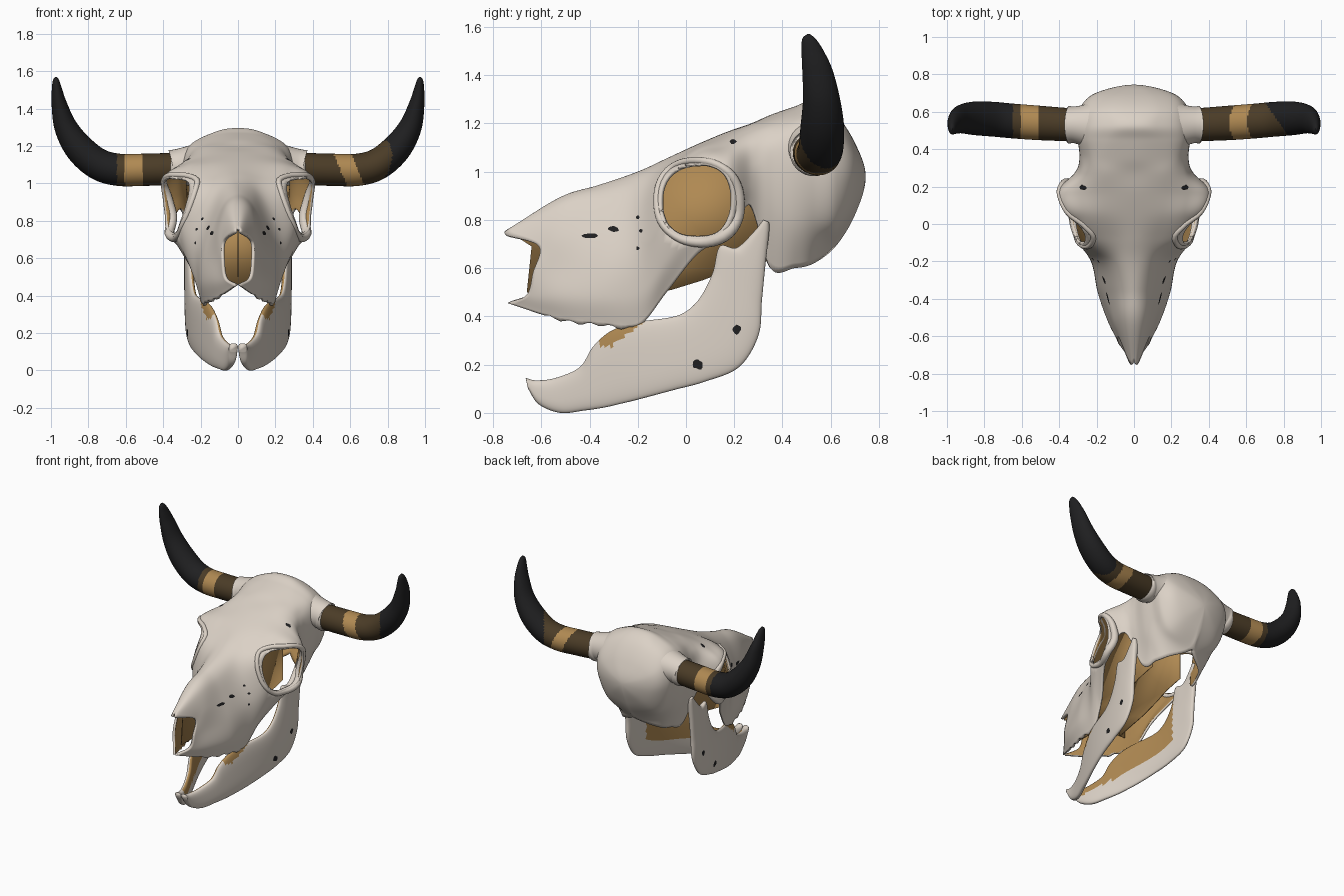
import bpy, bmesh, math, random
from mathutils import Vector
from mathutils.bvhtree import BVHTree

if "Cube" in bpy.data.objects:
    bpy.data.objects.remove(bpy.data.objects["Cube"])

random.seed(4)


def material(name, rgb):
    m = bpy.data.materials.new(name)
    m.diffuse_color = (*rgb, 1)
    m.use_nodes = True
    m.node_tree.nodes["Principled BSDF"].inputs["Base Color"].default_value = m.diffuse_color
    return m


BONE = material("bone", (0.71, 0.64, 0.565))
TAN = material("tan_inside", (0.43, 0.25, 0.085))
BROWN = material("horn_brown", (0.07, 0.045, 0.02))
BLACK = material("horn_black", (0.014, 0.014, 0.015))


# ---------- helpers ----------
def spline(pts, n, before=None, after=None):
    """Catmull-Rom curve through pts, n steps per span."""
    before = 2 * pts[0] - pts[1] if before is None else before
    after = 2 * pts[-1] - pts[-2] if after is None else after
    p = [before] + list(pts) + [after]
    out = []
    for i in range(1, len(p) - 2):
        a, b, c, d = p[i - 1:i + 3]
        for k in range(n):
            t = k / n
            out.append(0.5 * (2 * b + (c - a) * t + (2 * a - 5 * b + 4 * c - d) * t * t
                              + (3 * b - a - 3 * c + d) * t ** 3))
    return out + [pts[-1].copy()]


def skin(rows, tube=True):
    """Quads over rows of points; a tube is wrapped and capped."""
    bm = bmesh.new()
    vs = [[bm.verts.new(p) for p in r] for r in rows]
    m = len(rows[0])
    for a, b in zip(vs, vs[1:]):
        for j in range(m if tube else m - 1):
            k = (j + 1) % m
            bm.faces.new((a[j], a[k], b[k], b[j]))
    if tube:
        bm.faces.new(vs[0])
        bm.faces.new(vs[-1])
        bmesh.ops.recalc_face_normals(bm, faces=bm.faces)
    return bm


def make(name, bm, mats, mirror=False):
    me = bpy.data.meshes.new(name)
    bm.to_mesh(me)
    bm.free()
    for m in mats:
        me.materials.append(m)
    me.shade_smooth()
    ob = bpy.data.objects.new(name, me)
    bpy.context.collection.objects.link(ob)
    if mirror:
        ob.modifiers.new("mirror", 'MIRROR').use_clip = True
    return ob


def plate(name, pts, mat, mirror):
    bm = bmesh.new()
    bm.faces.new([bm.verts.new(p) for p in pts])
    s = make(name, bm, [mat], mirror).modifiers.new("thick", 'SOLIDIFY')
    s.thickness, s.offset = 0.008, 0


# ---------- skull shell: half sections from midline to lower edge ----------
# y, top z, then (x, z) pairs
FACE = [
    (-.74, .76, .024, .738, .08, .69, .085, .58, .068, .49, .01, .455),
    (-.52, .895, .06, .86, .105, .74, .125, .60, .14, .48, .115, .385),
    (-.36, .945, .075, .90, .135, .77, .18, .62, .195, .48, .17, .365),
    (-.20, 1.0, .09, .965, .17, .85, .225, .68, .225, .50, .195, .36),
    (-.08, 1.055, .12, 1.03, .265, .975, .315, .83, .29, .64, .23, .50),
    (.05, 1.115, .15, 1.105, .27, 1.085, .37, 1.02, .38, .83, .32, .66),
    (.17, 1.165, .17, 1.15, .29, 1.11, .395, 1.03, .415, .87, .37, .73),
]
CRANIUM = [
    (.27, 1.20, .17, 1.19, .27, 1.13, .31, 1.03, .32, .94, .31, .86),
    (.35, 1.235, .18, 1.21, .26, 1.15, .29, 1.05, .28, .85, .22, .60),
    (.45, 1.27, .15, 1.25, .27, 1.18, .30, 1.03, .27, .80, .19, .60),
    (.53, 1.295, .12, 1.275, .265, 1.19, .295, 1.02, .25, .80, .14, .62),
    (.62, 1.24, .14, 1.22, .26, 1.14, .285, .98, .20, .78, 0, .69),
    (.70, 1.12, .10, 1.11, .19, 1.06, .20, .97, .13, .87, 0, .82),
    (.745, .98, 0, .98, 0, .98, 0, .98, 0, .98, 0, .98),
]
stations = []
for s in FACE + CRANIUM:
    xz = [(0, s[1])] + list(zip(s[2::2], s[3::2]))
    stations.append([Vector((x, s[0], z)) for x, z in xz])
# nose notch: long nasal tip above, premaxilla tip below
for p, y in zip(stations[0], (-.74, -.745, -.61, -.635, -.66, -.74)):
    p.y = y
cols = []
for j in range(6):
    c = [s[j] for s in stations]
    ghost = Vector((-c[-2].x, c[-2].y, 1.96 - c[-2].z))
    cols.append(spline(c, 9, after=ghost))
rows = []
for r in zip(*cols):
    r = list(r)
    row = spline(r, 9, before=Vector((-r[1].x, r[1].y, r[1].z)))
    if -.58 < row[-1].y < -.16:      # ragged tooth line
        row[-1].z += .006 * math.sin(row[-1].y * 75)
    for p in row:
        p.x = max(p.x, 0)
    rows.append(row)
bm = skin(rows, tube=False)
bmesh.ops.remove_doubles(bm, verts=bm.verts, dist=1e-4)
flat = [f for f in bm.faces if all(v.co.x < 1e-5 for v in f.verts)]
bmesh.ops.delete(bm, geom=flat, context='FACES')
skull_tree = BVHTree.FromBMesh(bm)

# eye opening
EY, EZ, ER, EP = .045, .88, .152, 2.3


def eye_r(co):
    return (abs((co.y - EY) / ER) ** EP + abs((co.z - EZ) / ER) ** EP) ** (1 / EP)


inside = {v for v in bm.verts if eye_r(v.co) < 1}
edge = {w for v in inside for f in v.link_faces for w in f.verts} - inside
bmesh.ops.delete(bm, geom=list(inside), context='VERTS')


def side_x(tree, y, z, default=None):
    hit = tree.ray_cast(Vector((2, y, z)), Vector((-1, 0, 0)))[0]
    return default if hit is None else hit.x


for v in edge:
    k = 1 / eye_r(v.co)
    y, z = EY + (v.co.y - EY) * k, EZ + (v.co.z - EZ) * k
    v.co = (side_x(skull_tree, y, z, v.co.x), y, z)
bmesh.ops.dissolve_degenerate(bm, dist=1e-4, edges=bm.edges)
skull = make("skull_shell", bm, [BONE, TAN], mirror=True)
sol = skull.modifiers.new("thick", 'SOLIDIFY')
sol.thickness, sol.offset, sol.material_offset = .016, -1, 1

# ---------- eye socket rims ----------
for side in (1, -1):
    cu = bpy.data.curves.new("eye_rim", 'CURVE')
    cu.dimensions, cu.bevel_depth, cu.bevel_resolution = '3D', .015, 4
    sp = cu.splines.new('POLY')
    sp.points.add(47)
    sp.use_cyclic_u = True
    for i, p in enumerate(sp.points):
        a = i * math.tau / 48
        d = Vector((0, EY + math.cos(a) * ER, EZ + math.sin(a) * ER))
        fat = 1 + .8 * max(0, math.cos(a + .6))
        k = (1.0 + .09 * fat) * ER / eye_r(d)
        y, z = EY + math.cos(a) * k, EZ + math.sin(a) * k
        p.co = (side * (side_x(skull_tree, y, z, .385) - .008), y, z, 1)
        p.radius = fat
    cu.materials.append(BONE)
    bpy.context.collection.objects.link(bpy.data.objects.new("eye_rim", cu))

# ---------- inner walls, nose septum and nose back ----------
WALL = [(-.3, .46), (-.06, .51), (.07, .55), (.2, .6), (.34, .63), (.34, 1.1),
        (.05, 1.06), (-.13, .96), (-.25, .79), (-.3, .6)]
SEPTUM = [(-.71, .735), (-.64, .69), (-.66, .5), (-.3, .5), (-.2, .9), (-.5, .87)]
plate("inner_wall", [(.125, y, z) for y, z in WALL], TAN, True)
plate("nose_septum", [(0, y, z) for y, z in SEPTUM], TAN, False)
plate("nose_back", [(x, -.3, z) for x, z in ((0, .46), (.17, .46), (.17, .7), (.1, .85),
                                             (0, .88))], TAN, True)


# ---------- horns ----------
def sweep(path, side, n=36):
    """Tube along (x, y, z, radius, y radius) points."""
    pts = spline([Vector(p) for p in path], 16)
    out = []
    for i, p in enumerate(pts):
        t = pts[min(i + 1, len(pts) - 1)] - pts[max(i - 1, 0)]
        nrm = Vector((-t[2], 0, t[0])).normalized()
        ring = []
        for k in range(n):
            a = k * math.tau / n
            q = Vector(p[:3]) + nrm * p[3] * math.cos(a)
            q.y += p[4] * math.sin(a)
            q.x *= side
            ring.append(q)
        out.append(ring)
    return skin(out)


BASE = [(.19, .52, 1.095, .13, .15), (.26, .525, 1.093, .108, .115),
        (.32, .53, 1.087, .097, .098), (.348, .53, 1.08, .1, .1), (.36, .53, 1.08, .087, .09)]
HORN = [(.33, .53, 1.078, .086, .088), (.5, .54, 1.073, .086, .092), (.64, .55, 1.073, .086, .093),
        (.75, .56, 1.105, .084, .093), (.85, .565, 1.19, .078, .09), (.92, .562, 1.3, .062, .077),
        (.955, .545, 1.42, .042, .063), (.968, .525, 1.5, .028, .046),
        (.973, .51, 1.55, .017, .028), (.974, .508, 1.57, .004, .006)]
for side in (1, -1):
    make("horn_base", sweep(BASE, side), [BONE])
    bm = sweep(HORN, side)
    for f in bm.faces:
        c = f.calc_center_median()
        x = abs(c.x)
        slant = (1.16 - c.z) * .42 if side > 0 else 0
        tip = .70 + (.65 - c.y) * .7 if side > 0 else .648
        if x > tip:
            f.material_index = 2
        elif .51 < x - slant < .605:
            f.material_index = 1
    make("horn", bm, [BROWN, TAN, BLACK])

# ---------- lower jaw: lower edge y, z and upper edge y, z ----------
JAW = [(-.655, .10, -.665, .145), (-.61, .035, -.62, .135), (-.52, 0, -.54, .145),
       (-.42, .01, -.44, .19), (-.34, .022, -.385, .275), (-.27, .038, -.31, .34),
       (-.2, .055, -.21, .375), (-.05, .095, -.07, .395), (.08, .13, 0, .42),
       (.22, .19, .06, .48), (.30, .32, .11, .58), (.315, .47, .14, .69),
       (.33, .62, .21, .685), (.345, .75, .28, .75), (.345, .79, .32, .80)]


def jaw_x(y):
    f = (.3 - y) / .96
    return .265 - .3 * f * f + .06 * f ** 8


def soft(v):
    return math.copysign(abs(v) ** .75, v)


rows = []
for p in spline([Vector(p) for p in JAW], 14):
    ring = []
    for k in range(40):
        a = k * math.tau / 40
        c = soft(math.cos(a))
        y = (p[0] + p[2]) / 2 + (p[2] - p[0]) / 2 * c
        z = (p[1] + p[3]) / 2 + (p[3] - p[1]) / 2 * c
        ring.append(Vector((jaw_x(y) + .024 * soft(math.sin(a)), y, max(z, 0))))
    rows.append(ring)
bm = skin(rows)
jaw_tree = BVHTree.FromBMesh(bm)
for f in bm.faces:
    c = f.calc_center_median()
    inner = c.x < jaw_x(c.y) and c.z > .23 + .27 * c.y and -.6 < c.y < .13
    tooth_gap = -.36 < c.y < -.17 and c.z > max(.275, .38 + .75 * (c.y + .17))
    f.material_index = int(inner or tooth_gap)
make("lower_jaw", bm, [BONE, TAN], mirror=True)


# ---------- small dark nerve holes ----------
def spot(tree, y, z, ry, rz):
    bm = bmesh.new()
    vs = []
    for k in range(12):
        a = k * math.tau / 12
        r = random.uniform(.75, 1.1)
        py, pz = y + ry * r * math.cos(a), z + rz * r * math.sin(a)
        x = side_x(tree, py, pz)
        if x is not None:
            vs.append(bm.verts.new((x + .003, py, pz)))
    bm.faces.new(vs)
    bmesh.ops.recalc_face_normals(bm, faces=bm.faces)
    if bm.faces[:][0].normal.x < 0:
        bmesh.ops.reverse_faces(bm, faces=bm.faces[:])
    make("nerve_hole", bm, [BLACK], mirror=True)


for y, z, ry, rz in [(-.395, .735, .036, .012), (-.3, .762, .024, .012), (.195, 1.125, .016, .01),
                     (-.2, .81, .008, .008), (-.187, .755, .008, .008), (-.2, .682, .008, .008)]:
    spot(skull_tree, y, z, ry, rz)
for y, z, r in [(.05, .2, .022), (.21, .345, .02)]:
    spot(jaw_tree, y, z, r, r)
